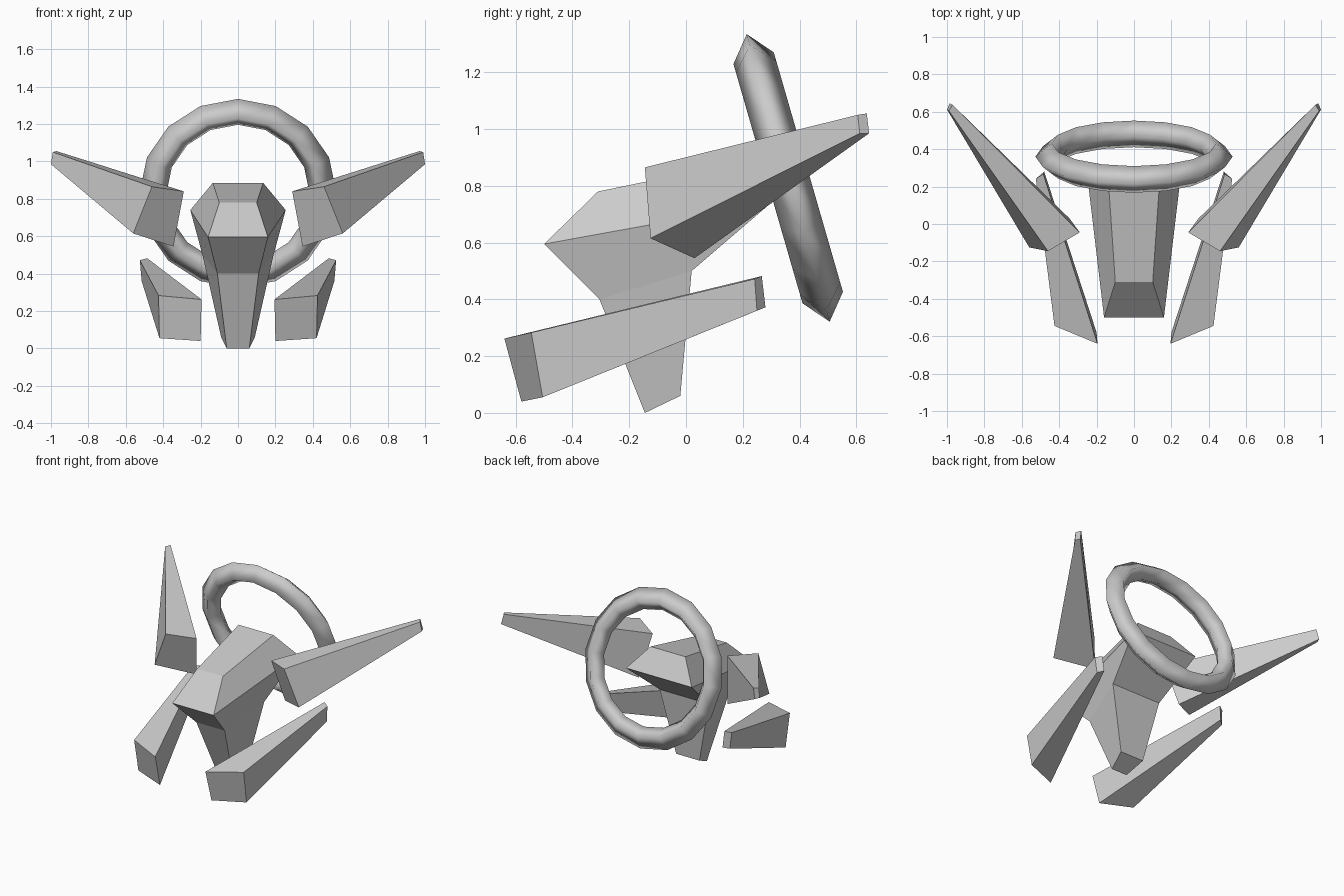
import bpy, bmesh
from math import pi, radians
from mathutils import Matrix, Vector

if "Cube" in bpy.data.objects:
    bpy.data.objects.remove(bpy.data.objects["Cube"])


def finish(bm, name):
    bmesh.ops.recalc_face_normals(bm, faces=bm.faces[:])
    mesh = bpy.data.meshes.new(name)
    bm.to_mesh(mesh)
    bm.free()
    obj = bpy.data.objects.new(name, mesh)
    bpy.context.collection.objects.link(obj)
    return obj


def loft(name, sections):
    """Bridge equally sized point loops and cap both ends."""
    bm = bmesh.new()
    loops = [[bm.verts.new(p) for p in s] for s in sections]
    for a, b in zip(loops, loops[1:]):
        n = len(a)
        for i in range(n):
            j = (i + 1) % n
            bm.faces.new((a[i], a[j], b[j], b[i]))
    bm.faces.new(loops[0])
    bm.faces.new(loops[-1])
    return finish(bm, name)


def level(front, back):
    """Symmetric four-point section from front and back (half width, y, z)."""
    (fx, fy, fz), (bx, by, bz) = front, back
    return [(-fx, fy, fz), (fx, fy, fz), (bx, by, bz), (-bx, by, bz)]


def mirrored_fin(name, root, tip):
    obj = loft(name, [root, tip])
    obj.modifiers.new("Mirror", 'MIRROR').use_axis[0] = True
    return obj


# Central body: foot, neck, widest crease, top deck
loft("body", [
    level((0.06, -0.145, 0.0), (0.09, -0.02, 0.06)),
    level((0.11, -0.305, 0.40), (0.19, 0.02, 0.50)),
    level((0.16, -0.50, 0.595), (0.255, 0.30, 0.74)),
    level((0.10, -0.31, 0.78), (0.135, 0.20, 0.885)),
])

# Swept upper fins
mirrored_fin("upper_fins",
    [(0.29, -0.045, 0.84), (0.46, -0.145, 0.865), (0.56, -0.125, 0.615), (0.345, 0.03, 0.545)],
    [(0.97, 0.637, 1.055), (0.99, 0.605, 1.05), (1.0, 0.612, 0.985), (0.985, 0.645, 0.985)])

# Lower fins
mirrored_fin("lower_fins",
    [(0.195, -0.64, 0.262), (0.425, -0.545, 0.283), (0.42, -0.505, 0.055), (0.20, -0.58, 0.04)],
    [(0.485, 0.267, 0.482), (0.525, 0.242, 0.472), (0.515, 0.25, 0.36), (0.48, 0.28, 0.372)])

# Tilted ring behind the body: four-sided section spun in 16 steps
bm = bmesh.new()
section = [(0.527, 0.0), (0.439, 0.074), (0.383, 0.0), (0.439, -0.074)]
verts = [bm.verts.new((0, y, r)) for r, y in section]
edges = [bm.edges.new((verts[i], verts[(i + 1) % 4])) for i in range(4)]
bmesh.ops.spin(bm, geom=verts + edges, cent=(0, 0, 0), axis=(0, 1, 0),
               angle=2 * pi, steps=16, use_duplicate=False)
bmesh.ops.remove_doubles(bm, verts=bm.verts[:], dist=0.001)
bm.transform(Matrix.Translation(Vector((0, 0.36, 0.828))) @ Matrix.Rotation(radians(16.1), 4, 'X'))
for f in bm.faces:
    f.smooth = True
finish(bm, "ring")
